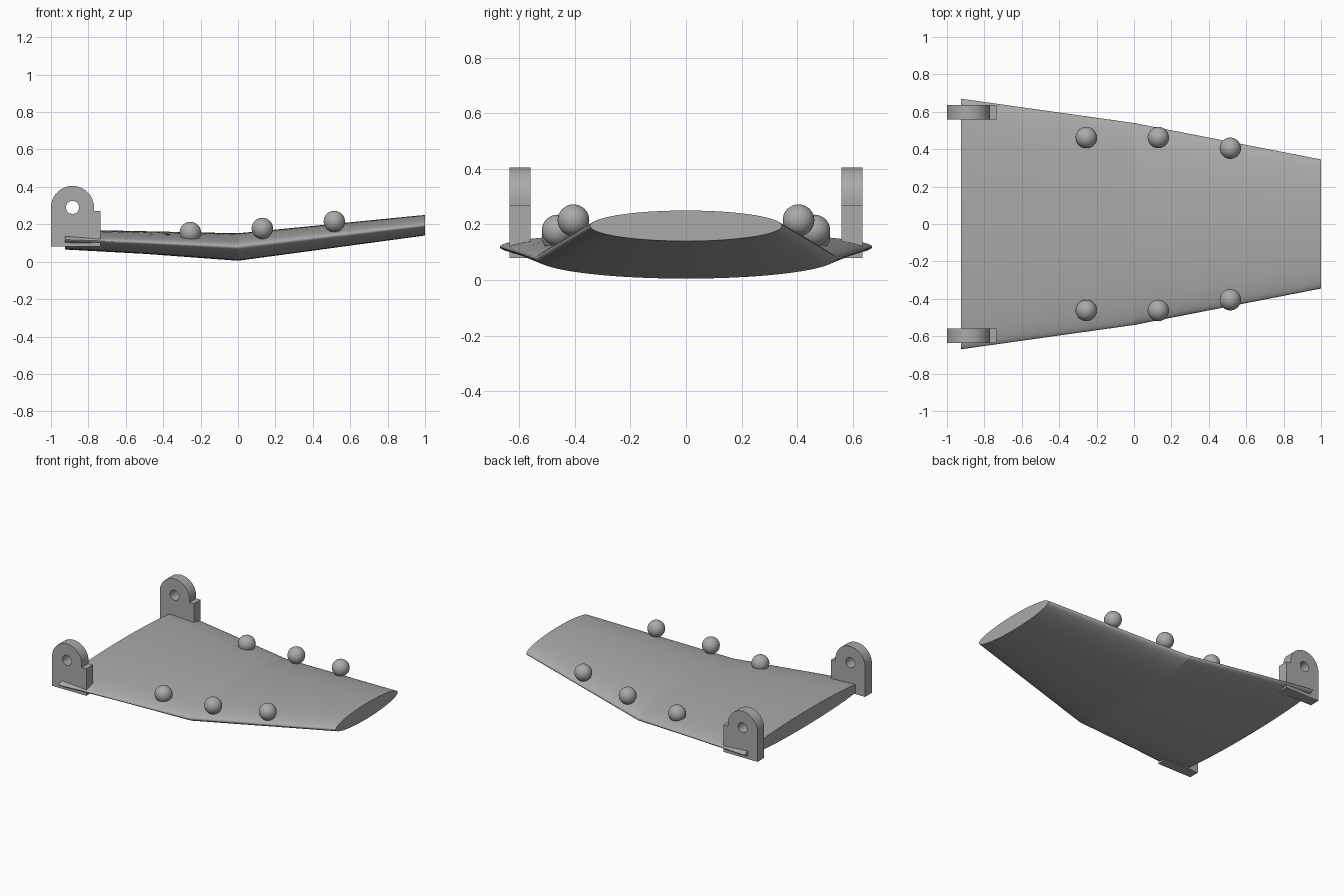
import bpy
import bmesh
from math import sin, cos, pi, radians

cube = bpy.data.objects.get("Cube")
if cube:
    bpy.data.objects.remove(cube, do_unlink=True)

grey = bpy.data.materials.new("plain grey")
grey.use_nodes = True
colour = (0.4, 0.4, 0.4, 1)
grey.diffuse_color = colour
grey.node_tree.nodes["Principled BSDF"].inputs["Base Color"].default_value = colour


def finish(obj, angle=35):
    obj.data.materials.clear()
    obj.data.materials.append(grey)
    bpy.ops.object.select_all(action='DESELECT')
    obj.select_set(True)
    bpy.context.view_layer.objects.active = obj
    bpy.ops.object.shade_smooth_by_angle(angle=radians(angle))


# Wing: elliptical sections (x, half chord, bottom, top) lofted along the span
sections = [(-0.925, 0.67, 0.065, 0.172), (-0.5, 0.61, 0.042, 0.163),
            (0, 0.54, 0.005, 0.152), (1, 0.345, 0.14, 0.25)]
count = 96
bm = bmesh.new()
rings = []
for x, chord, low, high in sections:
    mid, half = (low + high) / 2, (high - low) / 2
    rings.append([bm.verts.new((x, chord * cos(2 * pi * i / count),
                                mid + half * sin(2 * pi * i / count)))
                  for i in range(count)])
for a, b in zip(rings, rings[1:]):
    for i in range(count):
        j = (i + 1) % count
        bm.faces.new((a[i], a[j], b[j], b[i]))
bm.faces.new(rings[0])
bm.faces.new(rings[-1])
bmesh.ops.recalc_face_normals(bm, faces=bm.faces)
mesh = bpy.data.meshes.new("wing")
bm.to_mesh(mesh)
bm.free()
wing = bpy.data.objects.new("wing", mesh)
bpy.context.collection.objects.link(wing)
finish(wing)
# Crisp fold where the tip half bends upward
for edge in mesh.edges:
    if all(abs(mesh.vertices[v].co.x) < 0.001 for v in edge.vertices):
        edge.use_edge_sharp = True


# Hinge lugs: arched plate with a step and a pin hole
def arc(radius, start, end, steps):
    return [(-0.885 + radius * cos(start + (end - start) * i / steps),
             0.29 + radius * sin(start + (end - start) * i / steps))
            for i in range(steps + 1)]


outline = [(-1, 0.08), (-0.735, 0.08), (-0.735, 0.27), (-0.77, 0.27)] + arc(0.115, 0, pi, 32)
hole = arc(0.035, 0, 2 * pi, 32)[:-1]
for name, side in (("front_hinge_lug", -1), ("back_hinge_lug", 1)):
    curve = bpy.data.curves.new(name, 'CURVE')
    curve.dimensions = '2D'
    curve.fill_mode = 'BOTH'
    curve.extrude = 0.0375
    for points in (outline, hole):
        spline = curve.splines.new('POLY')
        spline.points.add(len(points) - 1)
        for p, (x, z) in zip(spline.points, points):
            p.co = (x, z, 0, 1)
        spline.use_cyclic_u = True
    lug = bpy.data.objects.new(name, curve)
    bpy.context.collection.objects.link(lug)
    lug.location.y = side * 0.5975
    lug.rotation_euler.x = pi / 2
    bpy.ops.object.select_all(action='DESELECT')
    lug.select_set(True)
    bpy.context.view_layer.objects.active = lug
    bpy.ops.object.convert(target='MESH')
    lug = bpy.context.object
    # Join the caps to the rim
    bm = bmesh.new()
    bm.from_mesh(lug.data)
    bmesh.ops.remove_doubles(bm, verts=bm.verts, dist=0.0001)
    bmesh.ops.recalc_face_normals(bm, faces=bm.faces)
    bm.to_mesh(lug.data)
    bm.free()
    finish(lug)

# Balls along both edges
balls = [("inner", -0.255, 0.462, 0.156), ("middle", 0.13, 0.462, 0.178),
         ("outer", 0.515, 0.405, 0.215)]
for label, x, y, z in balls:
    for name, side in (("front", -1), ("back", 1)):
        bpy.ops.mesh.primitive_uv_sphere_add(segments=32, ring_count=16, radius=0.057,
                                             location=(x, side * y, z))
        ball = bpy.context.object
        ball.name = f"{name}_{label}_ball"
        finish(ball)
